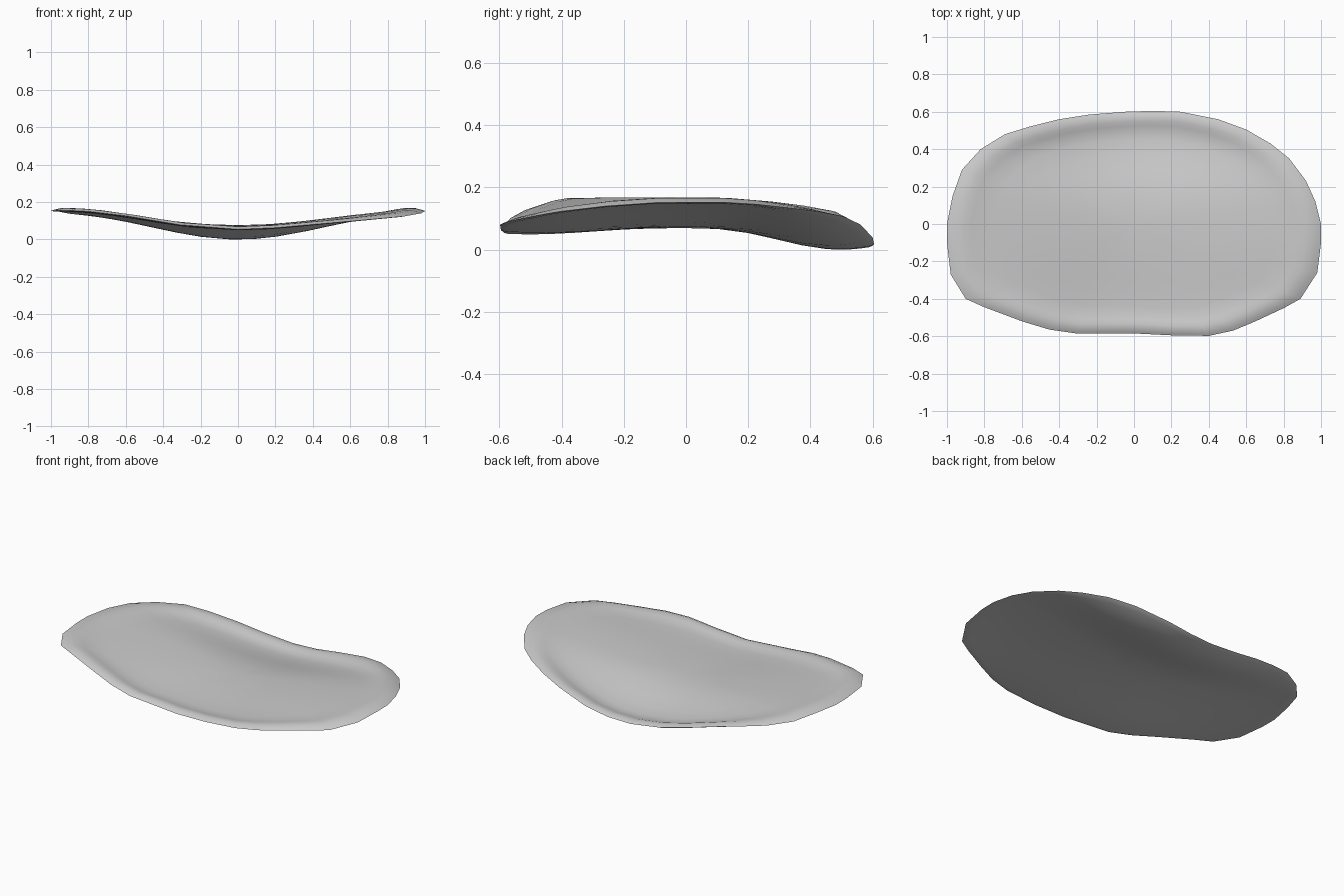
import bpy
import bmesh
from math import sin, cos, pi, radians

cube = bpy.data.objects.get("Cube")
if cube:
    bpy.data.objects.remove(cube, do_unlink=True)

# Plain grey material
grey = bpy.data.materials.new("plain_grey")
grey.use_nodes = True
colour = (0.6, 0.6, 0.6, 1)
grey.diffuse_color = colour
grey.node_tree.nodes["Principled BSDF"].inputs["Base Color"].default_value = colour

# Plan outline of the tray, anticlockwise from the left tip
OUTLINE = [
    (1, 0), (.97, .12), (.92, .23), (.83, .35), (.73, .43), (.6, .505),
    (.45, .56), (.25, .6), (.1, .605), (-.05, .6), (-.24, .585), (-.4, .56),
    (-.56, .52), (-.69, .48), (-.82, .4), (-.92, .29), (-.97, .15), (-1, 0),
    (-1, -.1), (-.98, -.27), (-.9, -.4), (-.8, -.445), (-.6, -.52),
    (-.45, -.565), (-.31, -.585), (0, -.585), (.2, -.595), (.4, -.598),
    (.53, -.57), (.65, -.52), (.8, -.45), (.89, -.4), (.98, -.26), (1, -.1)]

# Ring scale and shell thickness, from the sharp rim over the raised lip inwards
RINGS = [(.98, .01), (.95, .018), (.91, .02), (.87, .015), (.82, .009),
         (.75, .007), (.62, .007), (.48, .007), (.33, .007), (.17, .007)]


def wave(v):
    return 0.5 * (1 - cos(pi * v))


def height(x, y):
    """Underside: arched front to back, with both sides sweeping up."""
    spine = 0.073 - (0.07 if y > 0 else 0.02) * wave(abs(y) / 0.5) ** 1.4
    if y > 0:
        sweep = 0.08 + 0.07 * (y / 0.47) ** 2
    else:
        sweep = 0.08 + (y / 0.5) ** 2 * (0.01 - 0.025 * sin(pi * x / 2))
    return spine + sweep * wave(x)


bm = bmesh.new()


def ring(scale, thickness):
    return [bm.verts.new((x * scale, y * scale,
                          height(x * scale, y * scale) + thickness))
            for x, y in OUTLINE]


def skin(rim, thickness_factor):
    """Fill from the shared rim to the middle with rings and a fan."""
    outer = rim
    n = len(rim)
    for scale, thickness in RINGS:
        inner = ring(scale, thickness * thickness_factor)
        for i in range(n):
            j = (i + 1) % n
            bm.faces.new((outer[i], outer[j], inner[j], inner[i]))
        outer = inner
    middle = bm.verts.new((0, 0, height(0, 0) + RINGS[-1][1] * thickness_factor))
    for i in range(n):
        bm.faces.new((outer[i], outer[(i + 1) % n], middle))


# Upper and lower skins meeting at the rim
rim = ring(1, 0.003)
skin(rim, 1)
skin(rim, 0)
bmesh.ops.recalc_face_normals(bm, faces=bm.faces)

# Stand the tray on the ground
lowest = min(v.co.z for v in bm.verts)
bmesh.ops.translate(bm, verts=bm.verts, vec=(0, 0, -lowest))

mesh = bpy.data.meshes.new("curved_tray")
bm.to_mesh(mesh)
bm.free()
mesh.materials.append(grey)
tray = bpy.data.objects.new("curved_tray", mesh)
bpy.context.collection.objects.link(tray)
bpy.context.view_layer.objects.active = tray
tray.select_set(True)
bpy.ops.object.shade_smooth_by_angle(angle=radians(30))
